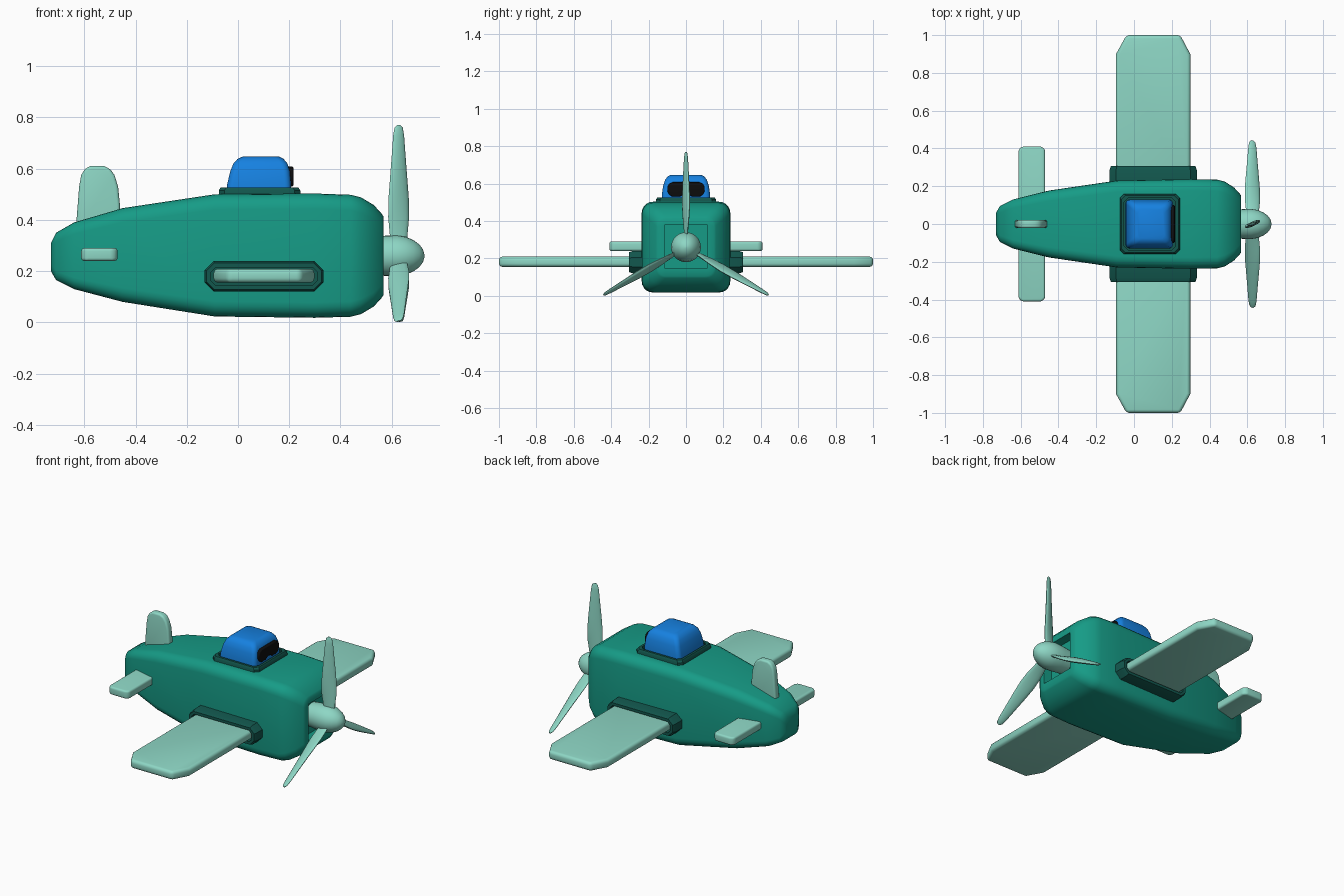
import bpy, bmesh
from math import sin, cos, pi, radians
from mathutils import Vector, Matrix

if "Cube" in bpy.data.objects:
    bpy.data.objects.remove(bpy.data.objects["Cube"])


def material(name, rgb):
    m = bpy.data.materials.new(name)
    m.diffuse_color = (*rgb, 1)
    m.use_nodes = True
    m.node_tree.nodes["Principled BSDF"].inputs["Base Color"].default_value = m.diffuse_color
    return m


GREEN = material("green", (0.008, 0.33, 0.24))
DARK = material("dark_green", (0.006, 0.095, 0.075))
MINT = material("mint", (0.27, 0.68, 0.56))
BLUE = material("blue", (0.008, 0.22, 0.75))
BLACK = material("black", (0.004, 0.004, 0.004))


def rrect(u0, u1, v0, v1, r, n=5):
    """Rounded rectangle outline; n=1 gives chamfered corners."""
    pts = []
    for i, (cu, cv) in enumerate([(u1 - r, v1 - r), (u0 + r, v1 - r), (u0 + r, v0 + r), (u1 - r, v0 + r)]):
        for k in range(n + 1):
            a = pi / 2 * (i + k / n)
            pts.append((cu + r * cos(a), cv + r * sin(a)))
    return pts


def ellipse(a, b, n=24, cu=0, cv=0):
    return [(cu + a * cos(2 * pi * k / n), cv + b * sin(2 * pi * k / n)) for k in range(n)]


PLACE = {'x': lambda u, v, t: (t, u, v), 'y': lambda u, v, t: (u, t, v), 'z': lambda u, v, t: (u, v, t)}


def loft(name, axis, sections, mat, bevel=0, mirror=False, angle=35):
    """Skin equal-sized outlines [(t, pts), ...] along an axis and cap both ends."""
    bm = bmesh.new()
    rings = [[bm.verts.new(PLACE[axis](u, v, t)) for u, v in pts] for t, pts in sections]
    n = len(rings[0])
    for a, b in zip(rings, rings[1:]):
        for i in range(n):
            j = (i + 1) % n
            bm.faces.new((a[i], a[j], b[j], b[i]))
    bm.faces.new(rings[0][::-1])
    bm.faces.new(rings[-1])
    bmesh.ops.recalc_face_normals(bm, faces=bm.faces[:])
    if bevel:
        sharp = [e for e in bm.edges if e.calc_face_angle(0) > radians(30)]
        bmesh.ops.bevel(bm, geom=sharp, offset=bevel, segments=4, profile=0.5,
                        affect='EDGES', clamp_overlap=True)
    me = bpy.data.meshes.new(name)
    bm.to_mesh(me)
    bm.free()
    me.materials.append(mat)
    ob = bpy.data.objects.new(name, me)
    bpy.context.collection.objects.link(ob)
    bpy.ops.object.select_all(action='DESELECT')
    ob.select_set(True)
    bpy.context.view_layer.objects.active = ob
    bpy.ops.object.shade_smooth_by_angle(angle=radians(angle))
    if mirror:
        m = ob.modifiers.new("mirror", 'MIRROR')
        m.use_axis = (False, True, False)
    return ob


# Fuselage with a square recess in the nose: x, half width, bottom, top, corner radius
body = [(-0.73, 0.06, 0.20, 0.31, 0.03), (-0.71, 0.095, 0.165, 0.35, 0.035),
        (-0.64, 0.13, 0.13, 0.39, 0.045), (-0.45, 0.177, 0.08, 0.446, 0.055),
        (-0.09, 0.23, 0.023, 0.50, 0.06), (0.30, 0.237, 0.018, 0.503, 0.06),
        (0.44, 0.235, 0.022, 0.498, 0.06), (0.48, 0.225, 0.032, 0.488, 0.06),
        (0.53, 0.193, 0.062, 0.458, 0.055), (0.56, 0.16, 0.095, 0.425, 0.05),
        (0.567, 0.15, 0.105, 0.415, 0.045), (0.567, 0.116, 0.148, 0.38, 0.004),
        (0.51, 0.116, 0.148, 0.38, 0.004)]
loft("fuselage", 'x', [(x, rrect(-w, w, b, t, r)) for x, w, b, t, r in body], GREEN)

# Wings and the hollow sockets that hold them
wing = [(-0.095, 0.18), (0.298, 0.18), (0.298, 0.90), (0.245, 1.0), (-0.04, 1.0), (-0.095, 0.90)]
loft("wings", 'z', [(0.155, wing), (0.209, wing)], MINT, bevel=0.018, mirror=True)
socket = [(0.20, 0.0, 0.035), (0.285, 0.0, 0.035), (0.306, 0.008, 0.03), (0.306, 0.025, 0.018), (0.25, 0.025, 0.018)]
loft("wing_sockets", 'y',
     [(y, rrect(-0.13 + d, 0.333 - d, 0.12 + d, 0.24 - d, r, 1)) for y, d, r in socket], DARK, mirror=True)

# Tailplane and fin
tail = rrect(-0.612, -0.47, -0.41, 0.41, 0.018, 1)
loft("tailplane", 'z', [(0.24, tail), (0.29, tail)], MINT, bevel=0.012)
fin = [(-0.635, 0.34), (-0.46, 0.34), (-0.461, 0.46), (-0.468, 0.53), (-0.482, 0.575), (-0.50, 0.60),
       (-0.525, 0.611), (-0.575, 0.611), (-0.597, 0.60), (-0.612, 0.575), (-0.62, 0.53)]
loft("tail_fin", 'y', [(-0.022, fin), (0.022, fin)], MINT, bevel=0.012)

# Cockpit rim, canopy and windscreen
rim = [(0.48, 0), (0.515, 0), (0.527, 0.008), (0.527, 0.022), (0.508, 0.022)]
loft("cockpit_rim", 'z',
     [(z, rrect(-0.075 + d, 0.243 - d, -0.16 + d, 0.16 - d, 0.022, 1)) for z, d in rim], DARK)
canopy = [(0.495, -0.046, 0.208, 0.13), (0.54, -0.042, 0.207, 0.129), (0.59, -0.03, 0.202, 0.122),
          (0.62, -0.018, 0.193, 0.112), (0.638, -0.002, 0.178, 0.098), (0.647, 0.018, 0.16, 0.08)]
loft("canopy", 'z', [(z, rrect(a, b, -w, w, 0.025)) for z, a, b, w in canopy], BLUE, angle=45)
half = [(0.0, 0.608), (0.07, 0.608), (0.09, 0.60), (0.10, 0.58), (0.10, 0.56), (0.09, 0.54),
        (0.072, 0.53), (0.035, 0.53), (0.015, 0.54), (0.0, 0.543)]
screen = half + [(-y, z) for y, z in half[-2:0:-1]]
loft("windscreen", 'x', [(0.18, screen), (0.216, screen)], BLACK, bevel=0.006)

# Propeller spinner
spin = [(0.50, 0.07), (0.57, 0.078), (0.62, 0.08), (0.655, 0.074), (0.685, 0.061),
        (0.708, 0.044), (0.722, 0.025), (0.728, 0.004)]
loft("spinner", 'x', [(x, ellipse(r, r, 28, 0, 0.26)) for x, r in spin], MINT)

# Twisted propeller blades: radius, half chord, half thickness, twist
blade = [(0.03, 0.03, 0.008, 8), (0.09, 0.036, 0.009, 12), (0.15, 0.043, 0.011, 19),
         (0.22, 0.044, 0.012, 25), (0.30, 0.038, 0.012, 27), (0.40, 0.029, 0.010, 25),
         (0.47, 0.023, 0.008, 22), (0.50, 0.017, 0.006, 20), (0.51, 0.007, 0.003, 20)]
sections = []
for r, c, t, tw in blade:
    rot = Matrix.Rotation(radians(tw), 2)
    sections.append((r, [tuple(rot @ Vector(p)) for p in ellipse(c, t, 14)]))
for i in range(3):
    ob = loft(f"propeller_blade_{i + 1}", 'z', sections, MINT, angle=60)
    ob.location = (0.627, 0, 0.26)
    ob.rotation_euler = (i * 2 * pi / 3, 0, 0)
